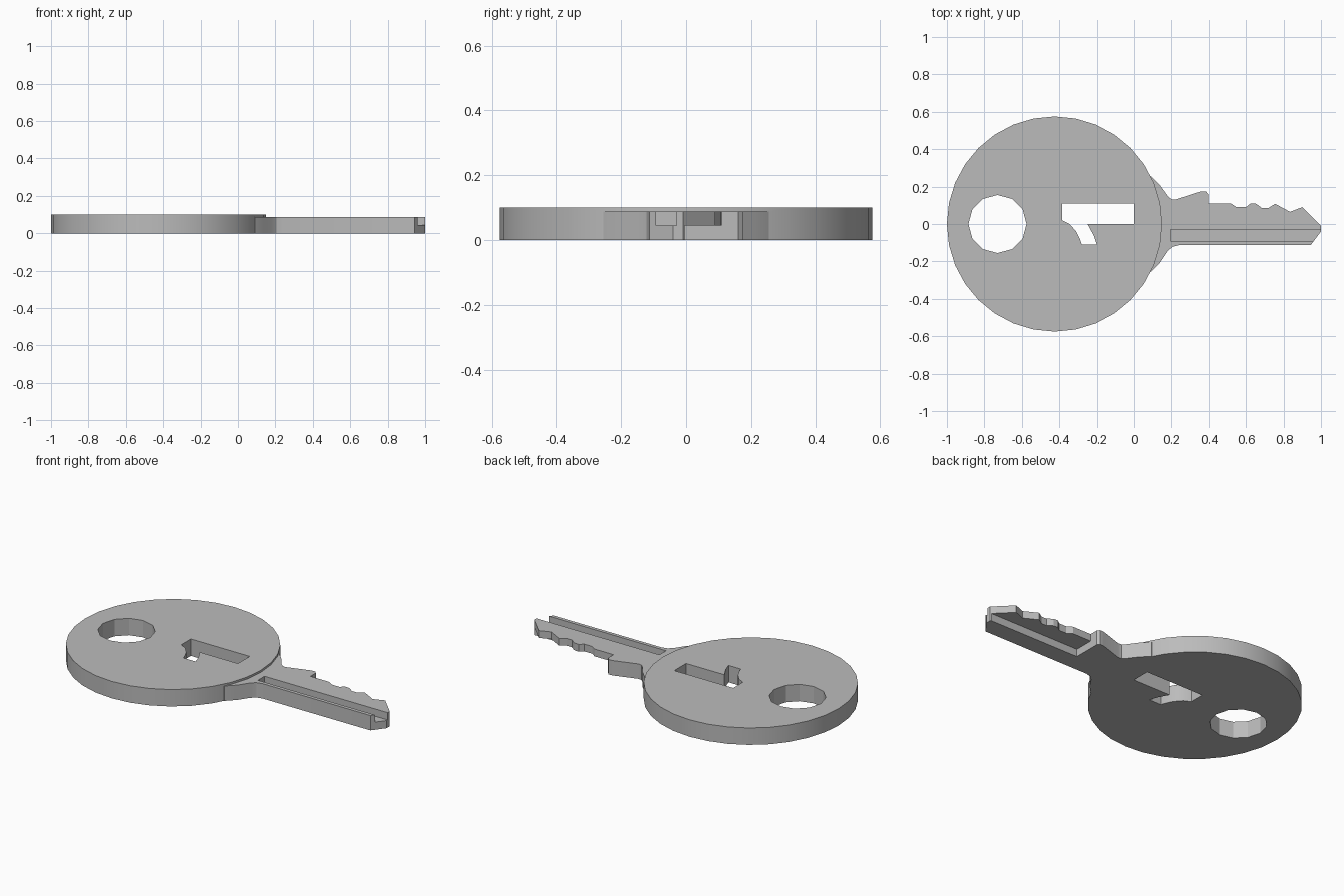
import bpy, bmesh
from math import cos, sin, tau, radians

cube = bpy.data.objects.get("Cube")
if cube:
    bpy.data.objects.remove(cube, do_unlink=True)

THICK, BLADE, HALF = 0.1, 0.088, 0.045

metal = bpy.data.materials.new("grey_metal")
metal.use_nodes = True
GREY = (0.5, 0.5, 0.5, 1)
metal.diffuse_color = GREY
metal.node_tree.nodes["Principled BSDF"].inputs["Base Color"].default_value = GREY


def prism(name, outline, z0, z1):
    """Extrude a flat outline from z0 up to z1."""
    bm = bmesh.new()
    face = bm.faces.new([bm.verts.new((x, y, z0)) for x, y in outline])
    top = bmesh.ops.extrude_face_region(bm, geom=[face])["geom"]
    bmesh.ops.translate(bm, vec=(0, 0, z1 - z0),
                        verts=[g for g in top if isinstance(g, bmesh.types.BMVert)])
    bmesh.ops.recalc_face_normals(bm, faces=bm.faces)
    mesh = bpy.data.meshes.new(name)
    bm.to_mesh(mesh)
    bm.free()
    mesh.materials.append(metal)
    obj = bpy.data.objects.new(name, mesh)
    bpy.context.collection.objects.link(obj)
    return obj


def circle(cx, radius, sides):
    return [(cx + radius * cos(tau * i / sides), radius * sin(tau * i / sides))
            for i in range(sides)]


def box(x0, x1, y0, y1):
    return [(x0, y0), (x1, y0), (x1, y1), (x0, y1)]


def combine(target, other, operation):
    """Apply a boolean, then drop the helper."""
    mod = target.modifiers.new(operation, "BOOLEAN")
    mod.operation, mod.solver, mod.object = operation, "EXACT", other
    bpy.context.view_layer.objects.active = target
    bpy.ops.object.modifier_apply(modifier=mod.name)
    bpy.data.objects.remove(other, do_unlink=True)


# Blade: flared shoulders, teeth on one edge, pointed tip
blade_outline = [
    (0.05, 0.25), (0.09, 0.255), (0.14, 0.205), (0.18, 0.15), (0.2, 0.132), (0.22, 0.13),
    (0.36, 0.175), (0.385, 0.175), (0.397, 0.16), (0.397, 0.11),
    (0.52, 0.11), (0.55, 0.09), (0.6, 0.09), (0.625, 0.11), (0.655, 0.108),
    (0.685, 0.085), (0.72, 0.085), (0.755, 0.108), (0.835, 0.065), (0.9, 0.09),
    (1.0, -0.01), (1.0, -0.04), (0.945, -0.113),
    (0.24, -0.113), (0.205, -0.122), (0.18, -0.145), (0.14, -0.205), (0.09, -0.255), (0.05, -0.25)]
blade = prism("blade", blade_outline, 0, BLADE)

# Groove along the top, and a recess under the toothed edge
combine(blade, prism("groove", box(0.195, 1.1, -0.092, -0.03), HALF, 0.2), "DIFFERENCE")
combine(blade, prism("recess", box(0.397, 1.1, -0.005, 0.3), -0.1, HALF), "DIFFERENCE")

# Round bow with a ring hole and a bent slot
key = prism("key_body", circle(-0.425, 0.575, 32), 0, THICK)
combine(key, blade, "UNION")
combine(key, prism("ring_hole", circle(-0.73, 0.155, 12), -0.1, 0.2), "DIFFERENCE")
slot = [(-0.385, 0.11), (-0.385, 0.02), (-0.345, 0), (-0.31, -0.04), (-0.29, -0.08),
        (-0.28, -0.11), (-0.2, -0.11), (-0.217, -0.06), (-0.25, 0), (0, 0), (0, 0.11)]
combine(key, prism("slot", slot, -0.1, 0.2), "DIFFERENCE")

# Smooth rim, crisp corners
bpy.ops.object.select_all(action="DESELECT")
key.select_set(True)
bpy.context.view_layer.objects.active = key
bpy.ops.object.shade_smooth_by_angle(angle=radians(25))
